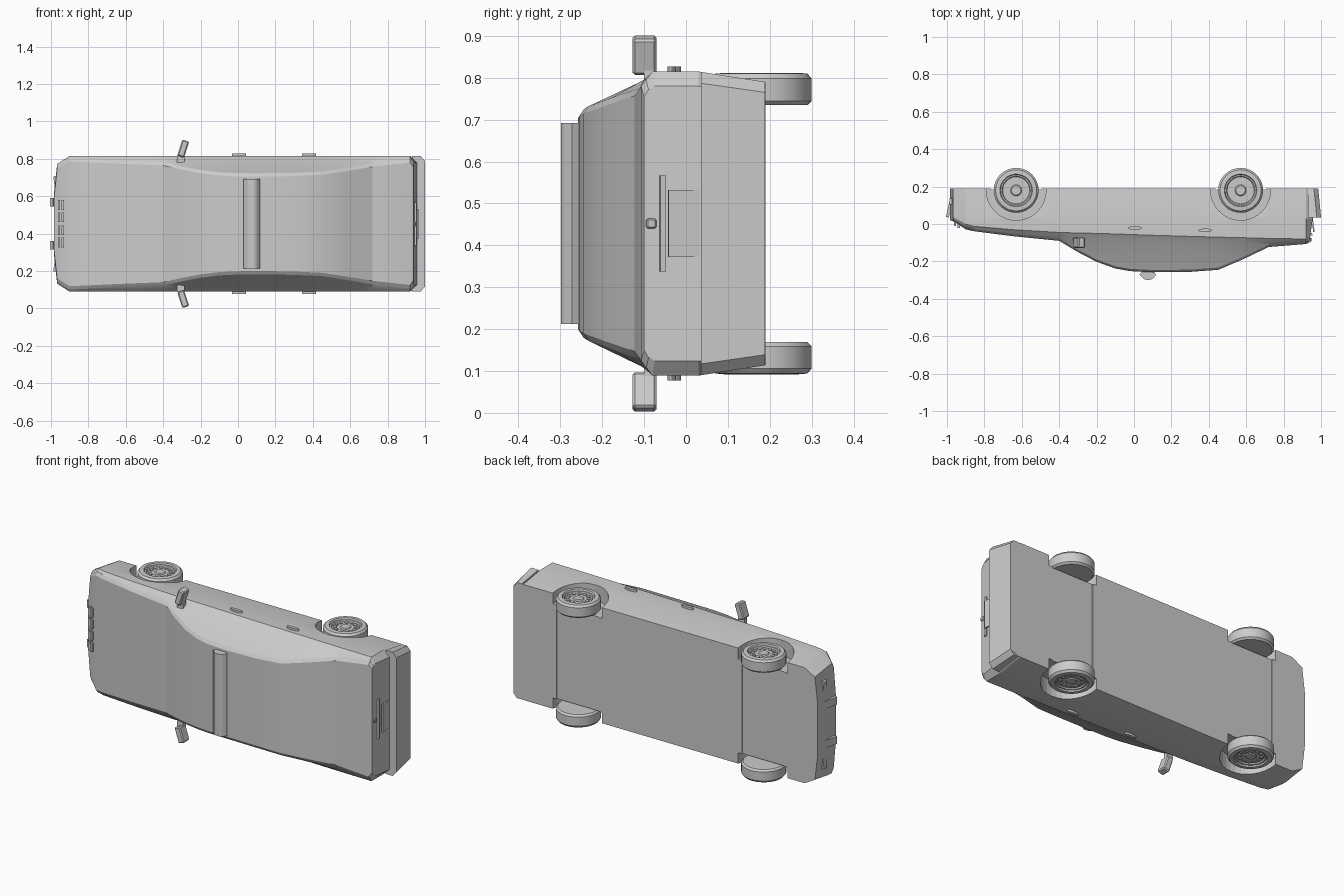
import bpy, bmesh, math
from mathutils import Matrix, Vector

ZC = 0.452  # the car lies on its side: x = length, w = width, h = height


def P(x, w, h):
    return Vector((x, -h, ZC + w))


def make(name, bm, smooth=None):
    bmesh.ops.recalc_face_normals(bm, faces=bm.faces[:])
    me = bpy.data.meshes.new(name)
    bm.to_mesh(me)
    bm.free()
    ob = bpy.data.objects.new(name, me)
    bpy.context.collection.objects.link(ob)
    if smooth:
        bpy.ops.object.select_all(action='DESELECT')
        ob.select_set(True)
        bpy.context.view_layer.objects.active = ob
        bpy.ops.object.shade_smooth_by_angle(angle=math.radians(smooth))
    return ob


def loft(name, rings, smooth=None):
    bm = bmesh.new()
    vs = [[bm.verts.new(p) for p in r] for r in rings]
    n = len(rings[0])
    for a, b in zip(vs, vs[1:]):
        for i in range(n):
            j = (i + 1) % n
            bm.faces.new((a[i], a[j], b[j], b[i]))
    bm.faces.new(vs[0])
    bm.faces.new(vs[-1])
    return make(name, bm, smooth)


def box(name, x, w, h, sx, sw, sh, rot=(0, 'Z'), bevel=0):
    bm = bmesh.new()
    bmesh.ops.create_cube(bm, size=1)
    bmesh.ops.scale(bm, vec=(sx, sh, sw), verts=bm.verts)
    if bevel:
        bmesh.ops.bevel(bm, geom=bm.edges[:], offset=bevel, segments=1, affect='EDGES')
    bmesh.ops.transform(bm, matrix=Matrix.Translation(P(x, w, h)) @
                        Matrix.Rotation(rot[0], 4, rot[1]), verts=bm.verts)
    return make(name, bm)


def disc(name, x, h, w0, w1, rx, rh, n):
    def ring(w):
        return [P(x + rx * math.cos(2 * math.pi * i / n), w,
                  h + rh * math.sin(2 * math.pi * i / n)) for i in range(n)]
    return loft(name, [ring(w0), ring(w1)])


# Body: cross-sections along the length
# x, skew, bottom half width, side half width, mid h, belt h, top half width, top h
stations = [
    (-0.985, 0, 0.15, 0.15, -0.07, -0.045, 0.14, -0.02),
    (-0.967, 0, 0.30, 0.32, -0.06, -0.035, 0.31, -0.015),
    (-0.90, 0, 0.338, 0.363, -0.03, 0.0, 0.352, 0.028),
    (-0.86, 0, 0.338, 0.363, -0.03, 0.012, 0.35, 0.038),
    (-0.65, 0, 0.338, 0.363, -0.03, 0.03, 0.34, 0.065),
    (-0.40, 0, 0.338, 0.363, -0.03, 0.045, 0.33, 0.09),
    (-0.30, 0, 0.338, 0.363, -0.03, 0.048, 0.307, 0.15),
    (-0.20, 0, 0.338, 0.363, -0.03, 0.05, 0.288, 0.202),
    (-0.10, 0, 0.338, 0.363, -0.03, 0.053, 0.276, 0.238),
    (-0.02, 0, 0.338, 0.363, -0.03, 0.056, 0.272, 0.252),
    (0.10, 0, 0.338, 0.363, -0.03, 0.06, 0.27, 0.258),
    (0.30, 0, 0.338, 0.363, -0.03, 0.066, 0.273, 0.256),
    (0.45, 0, 0.338, 0.363, -0.03, 0.07, 0.28, 0.245),
    (0.58, 0, 0.338, 0.363, -0.03, 0.073, 0.30, 0.19),
    (0.72, 0, 0.338, 0.363, -0.03, 0.077, 0.323, 0.123),
    (0.92, 0, 0.338, 0.363, -0.03, 0.08, 0.345, 0.107),
    (0.957, 0.14, 0.32, 0.328, -0.03, 0.075, 0.32, 0.10),
]


def section(x, skew, bw, mw, mid, belt, tw, top):
    d = min(0.025, (top - belt) * 0.5)
    half = [(bw, -0.19), (mw, mid), (mw, belt), (max(mw - 0.018, tw), belt + d),
            (tw, max(top - 0.012, belt + d + 0.002)), (tw - 0.018, top)]
    pts = half + [(-w, h) for w, h in reversed(half)]
    return [P(x - skew * (h + 0.04), w, h) for w, h in pts]


body = loft('car_body', [section(*s) for s in stations], 20)

# Wheel arches and shallow axle channels
AXLES = (-0.63, 0.57)


def cut(c):
    c.hide_render = True
    c.hide_viewport = True
    m = body.modifiers.new('cut', 'BOOLEAN')
    m.operation = 'DIFFERENCE'
    m.solver = 'EXACT'
    m.object = c


for ax in AXLES:
    cut(box('axle_channel_cutter', ax, 0, -0.2, 0.27, 0.8, 0.03))
    for s in (-1, 1):
        cut(disc('arch_cutter', ax, -0.18, s * 0.275, s * 0.45, 0.16, 0.16, 32))

# Wheels: turned tyre and rim, with a ring of round holes
tyre = [(0.11, 0.283), (0.12, 0.293), (0.12, 0.346), (0.11, 0.358), (0.087, 0.360),
        (0.083, 0.352), (0.076, 0.352), (0.072, 0.345), (0.03, 0.345), (0.025, 0.350)]
N = 32
for ax in AXLES:
    for s in (-1, 1):
        loft('wheel', [[P(ax + r * math.cos(2 * math.pi * i / N), s * w,
                          -0.18 + r * math.sin(2 * math.pi * i / N))
                        for i in range(N)] for r, w in tyre], 30)
        for k in range(12):
            a = 2 * math.pi * k / 12
            disc('rim_stud', ax + 0.057 * math.cos(a), -0.18 + 0.057 * math.sin(a),
                 s * 0.34, s * 0.349, 0.011, 0.011, 10)

# Rear bumper, chamfered corners, leaning in towards the bottom
loft('rear_bumper', [[P(x, w * k, h) for x, w in (
    (0.93, -0.362), (0.975 + dx, -0.362), (0.998 + dx, -0.335),
    (0.998 + dx, 0.335), (0.975 + dx, 0.362), (0.93, 0.362))]
    for h, k, dx in ((-0.189, 0.935, -0.013), (-0.036, 1, 0.002))])

# Roof light bar
bar = [(0.045, 0.25), (0.03, 0.272), (0.05, 0.292), (0.065, 0.299),
       (0.085, 0.299), (0.1, 0.292), (0.118, 0.272), (0.105, 0.25)]
loft('roof_bar', [[P(x, w, h) for x, h in bar] for w in (-0.24, 0.24)])

# Mirrors and door handles on both sides
for s in (-1, 1):
    box('side_mirror', -0.293, s * 0.402, 0.099, 0.038, 0.09, 0.058,
        (s * math.radians(18), 'Y'), 0.006)
    box('mirror_base', -0.305, s * 0.345, 0.088, 0.04, 0.04, 0.025)
    disc('front_door_handle', 0.005, 0.022, s * 0.35, s * 0.375, 0.038, 0.01, 14)
    disc('rear_door_handle', 0.38, 0.034, s * 0.35, s * 0.375, 0.038, 0.01, 14)
    # Nose guards and fog lamps
    box('bumper_guard', -0.982, s * 0.115, -0.105, 0.016, 0.045, 0.14,
        (math.radians(-13), 'Z'))
    box('fog_lamp', -0.974, s * 0.21, -0.12, 0.016, 0.09, 0.03,
        (s * math.radians(-7), 'Y'))

# Nose grille slats
for w in (-0.1, -0.035, 0.035, 0.1):
    for x, h in ((-0.957, 0.0), (-0.937, 0.012)):
        box('grille_slat', x, w, h, 0.012, 0.052, 0.02)

# Trunk plate, handle strip and lock
lean = (math.radians(8), 'Z')
box('rear_plate', 0.957, 0, 0.005, 0.008, 0.16, 0.075, lean)
box('trunk_handle', 0.947, 0, 0.055, 0.012, 0.23, 0.014, lean)
box('trunk_lock', 0.944, 0, 0.083, 0.01, 0.024, 0.024, lean, 0.004)
